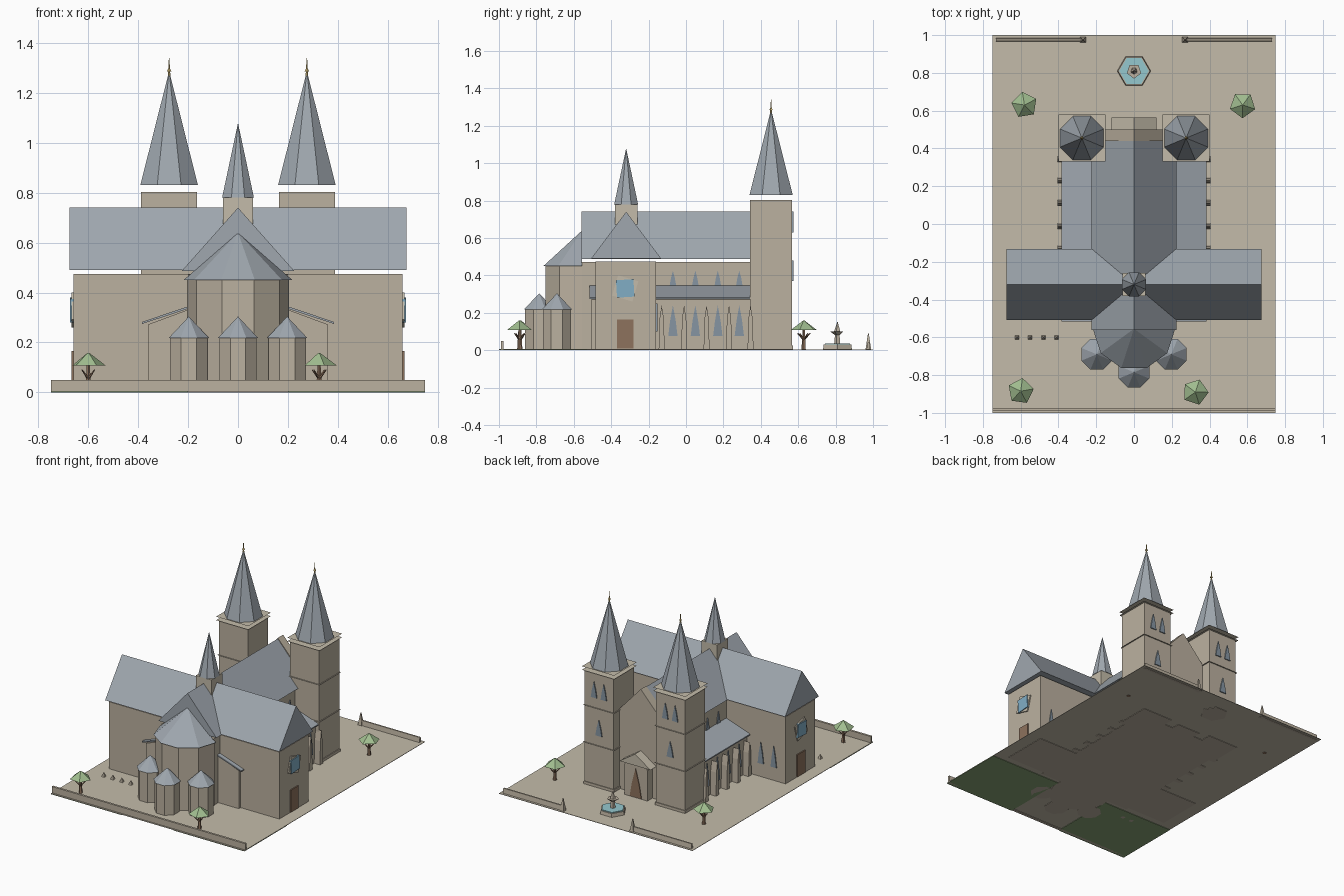
import bpy, bmesh, math, random
from mathutils import Matrix, Vector

if "Cube" in bpy.data.objects:
    bpy.data.objects.remove(bpy.data.objects["Cube"])

random.seed(4)


def material(name, col):
    m = bpy.data.materials.new(name)
    m.diffuse_color = (*col, 1)
    m.use_nodes = True
    m.node_tree.nodes["Principled BSDF"].inputs["Base Color"].default_value = m.diffuse_color
    return m


STONE = material("stone", (0.50, 0.44, 0.35))
PALE = material("pale_stone", (0.55, 0.50, 0.40))
SLATE = material("slate", (0.35, 0.39, 0.43))
GLASS = material("glass", (0.24, 0.30, 0.36))
BLUE = material("blue_glass", (0.22, 0.42, 0.56))
WATER = material("water", (0.30, 0.58, 0.62))
WOOD = material("wood", (0.27, 0.17, 0.11))
LEAF = material("leaf", (0.36, 0.52, 0.28))
GRASS = material("grass", (0.25, 0.36, 0.18))
GOLD = material("gold", (0.65, 0.50, 0.20))


def finish(name, bm, mat):
    bmesh.ops.recalc_face_normals(bm, faces=bm.faces)
    me = bpy.data.meshes.new(name)
    bm.to_mesh(me)
    bm.free()
    me.materials.append(mat)
    ob = bpy.data.objects.new(name, me)
    bpy.context.collection.objects.link(ob)
    return ob


def prism(name, pts, axis, a, b, mat):
    """Extrude a 2D outline along an axis from a to b."""
    put = {"x": lambda p, t: (t, p[0], p[1]),
           "y": lambda p, t: (p[0], t, p[1]),
           "z": lambda p, t: (p[0], p[1], t)}[axis]
    bm = bmesh.new()
    lo = [bm.verts.new(put(p, a)) for p in pts]
    hi = [bm.verts.new(put(p, b)) for p in pts]
    bm.faces.new(lo)
    bm.faces.new(hi)
    for i in range(len(pts)):
        j = (i + 1) % len(pts)
        bm.faces.new((lo[i], lo[j], hi[j], hi[i]))
    return finish(name, bm, mat)


def box(name, x0, x1, y0, y1, z0, z1, mat):
    return prism(name, [(x0, y0), (x1, y0), (x1, y1), (x0, y1)], "z", z0, z1, mat)


def cone(name, x, y, z0, z1, r0, r1, n, mat, turn=None):
    """Upright n-sided cone or frustum."""
    bm = bmesh.new()
    turn = math.pi / n if turn is None else turn
    bmesh.ops.create_cone(bm, cap_ends=True, segments=n, radius1=r0, radius2=r1, depth=z1 - z0,
                          matrix=Matrix.Translation((x, y, (z0 + z1) / 2)) @ Matrix.Rotation(turn, 4, "Z"))
    return finish(name, bm, mat)


def sheet(name, x, y, z, h, mat):
    """Flat square ledge."""
    bm = bmesh.new()
    bm.faces.new([bm.verts.new((x + a * h, y + b * h, z)) for a, b in ((-1, -1), (1, -1), (1, 1), (-1, 1))])
    return finish(name, bm, mat)


def lancet(name, axis, c, z, w, h, a, b, mat=GLASS):
    prism(name, [(c - w / 2, z), (c + w / 2, z), (c + w * 0.3, z + h * 0.5), (c, z + h),
                 (c - w * 0.3, z + h * 0.5)], axis, a, b, mat)


def limb(name, p, q, r0, r1, mat):
    p, q = Vector(p), Vector(q)
    rot = (q - p).to_track_quat("Z", "Y").to_matrix().to_4x4()
    bm = bmesh.new()
    bmesh.ops.create_cone(bm, cap_ends=True, segments=5, radius1=r0, radius2=r1, depth=(q - p).length,
                          matrix=Matrix.Translation((p + q) / 2) @ rot)
    finish(name, bm, mat)


# Ground, lawns underneath, boundary walls
box("ground", -0.75, 0.75, -1, 1, 0.003, 0.006, PALE)
for s in (-1, 1):
    box("lawn", s * 0.2, s * 0.75, -1, -0.53, 0, 0.003, GRASS)
    prism("gate_wall", [(0.965, 0), (0.985, 0), (0.98, 0.04), (0.97, 0.04)], "x", s * 0.27, s * 0.73, STONE)
    cone("gate_pier", s * 0.27, 0.975, 0, 0.09, 0.022, 0.003, 4, STONE)
box("rear_wall", -0.75, 0.75, -0.99, -0.975, 0, 0.05, STONE)

# Nave and transept
box("nave_walls", -0.2, 0.2, -0.56, 0.45, 0, 0.472, STONE)
prism("nave_roof", [(-0.225, 0.487), (0.225, 0.487), (0, 0.74)], "y", -0.56, 0.44, SLATE)
box("transept_walls", -0.66, 0.66, -0.485, -0.16, 0, 0.475, STONE)
prism("transept_roof", [(-0.507, 0.49), (-0.133, 0.49), (-0.32, 0.74)], "x", -0.675, 0.675, SLATE)
prism("west_gable", [(-0.17, 0), (0.17, 0), (0.17, 0.56), (0, 0.745), (-0.17, 0.56)], "y", 0.44, 0.5, STONE)

# Portal between the towers
prism("portal", [(-0.09, 0), (0.09, 0), (0.09, 0.22), (0, 0.29), (-0.09, 0.22)], "y", 0.49, 0.555, STONE)
prism("portal_gable", [(-0.12, 0.235), (0.12, 0.235), (0, 0.315)], "y", 0.5, 0.565, PALE)
lancet("portal_door", "y", 0, 0.01, 0.09, 0.2, 0.54, 0.56, WOOD)

BAYS = (-0.07, 0.05, 0.17, 0.285)
for s in (-1, 1):
    # Side aisles with lean-to roofs, buttresses and windows
    prism("aisle_walls", [(s * 0.19, 0), (s * 0.36, 0), (s * 0.36, 0.272), (s * 0.19, 0.335)],
          "y", -0.505, 0.345, STONE)
    prism("aisle_roof", [(s * 0.19, 0.348), (s * 0.385, 0.282), (s * 0.385, 0.274), (s * 0.19, 0.338)],
          "y", -0.515, 0.345, SLATE)
    for y in (-0.13, -0.01, 0.11, 0.23, 0.345):
        prism("buttress", [(y - 0.016, 0), (y + 0.016, 0), (y + 0.011, 0.17), (y, 0.24), (y - 0.011, 0.17)],
              "x", s * 0.355, s * 0.405, STONE)
    for y in BAYS:
        lancet("aisle_window", "x", y, 0.075, 0.05, 0.165, s * 0.355, s * 0.366)
        lancet("clerestory_window", "x", y, 0.345, 0.035, 0.08, s * 0.195, s * 0.206)
    # Transept end: rose window, door, side windows
    for nm, h, t, d, mat in (("rose_frame", 0.08, 0.5, 0.668, PALE), ("rose_window", 0.066, 0.85, 0.674, BLUE)):
        pts = [(-0.325 + h * math.cos(t + k * math.pi / 2), 0.33 + h * math.sin(t + k * math.pi / 2))
               for k in range(4)]
        prism(nm, pts, "x", s * 0.655, s * d, mat)
    box("transept_door", s * 0.655, s * 0.668, -0.368, -0.282, 0.01, 0.165, WOOD)
    for x in (0.47, 0.57):
        lancet("transept_window", "y", s * x, 0.1, 0.045, 0.15, -0.165, -0.153)

    # West towers
    tx, ty = s * 0.276, 0.455
    box("tower", tx - 0.112, tx + 0.112, ty - 0.112, ty + 0.112, 0, 0.803, STONE)
    box("tower_plinth", tx - 0.117, tx + 0.117, ty - 0.117, ty + 0.117, 0, 0.025, STONE)
    for z in (0.3, 0.56):
        sheet("string_course", tx, ty, z, 0.12, PALE)
    for z in (0.804, 0.829):
        sheet("tower_cornice", tx, ty, z, 0.125, PALE)
    cone("tower_spire", tx, ty, 0.83, 1.28, 0.125, 0.002, 8, SLATE)
    cone("finial", tx, ty, 1.26, 1.34, 0.006, 0.001, 5, GOLD)
    cone("finial_knob", tx, ty, 1.285, 1.297, 0.01, 0.004, 5, GOLD)
    for dx in (-0.038, 0.038):
        lancet("belfry_window", "y", tx + dx, 0.63, 0.045, 0.11, 0.56, 0.574)
    lancet("tower_window", "y", tx, 0.37, 0.05, 0.11, 0.56, 0.574)

# Crossing turret
box("turret", -0.06, 0.06, -0.38, -0.26, 0.6, 0.78, PALE)
cone("turret_spire", 0, -0.32, 0.78, 1.075, 0.069, 0.001, 8, SLATE)


# Apse: half polygon wall with half-cone roof
def arc(r):
    return [(r * math.cos(math.pi + k * math.pi / 5), -0.555 + r * math.sin(math.pi + k * math.pi / 5))
            for k in range(6)]


prism("apse_walls", arc(0.205), "z", 0, 0.45, STONE)
bm = bmesh.new()
rim = [bm.verts.new((x, y, 0.45)) for x, y in arc(0.218)]
tip = bm.verts.new((0, -0.555, 0.64))
bm.faces.new(rim)
for i in range(6):
    bm.faces.new((rim[i], rim[(i + 1) % 6], tip))
finish("apse_roof", bm, SLATE)

# Radiating chapels
for x, y in ((-0.197, -0.69), (0, -0.785), (0.197, -0.69)):
    cone("chapel", x, y, 0, 0.217, 0.081, 0.081, 8, STONE)
    cone("chapel_roof", x, y, 0.217, 0.303, 0.088, 0.001, 8, SLATE)

# Grave markers
for x in (-0.62, -0.55, -0.48, -0.41):
    cone("grave_marker", x, -0.6, 0, 0.035, 0.018, 0.002, 4, STONE)

# Fountain
cone("fountain_basin", 0, 0.81, 0, 0.03, 0.09, 0.085, 6, STONE)
cone("fountain_water", 0, 0.81, 0.03, 0.036, 0.078, 0.078, 6, WATER)
cone("fountain_stem", 0, 0.81, 0.03, 0.1, 0.018, 0.012, 5, STONE)
cone("fountain_bowl", 0, 0.81, 0.08, 0.1, 0.012, 0.04, 5, STONE)
cone("fountain_top", 0, 0.81, 0.1, 0.15, 0.018, 0.002, 5, STONE)

# Trees
for x, y in ((-0.58, 0.63), (0.575, 0.63), (-0.6, -0.885), (0.325, -0.89)):
    limb("tree_trunk", (x, y, 0), (x, y, 0.115), 0.013, 0.006, WOOD)
    t = random.uniform(0, 6)
    for k in range(4):
        a = t + k * math.pi / 2
        limb("tree_branch", (x, y, 0.055), (x + 0.035 * math.cos(a), y + 0.035 * math.sin(a), 0.09),
             0.006, 0.002, WOOD)
    cone("tree_crown", x, y, 0.108, 0.158, 0.07, 0.004, 5, LEAF, t)
